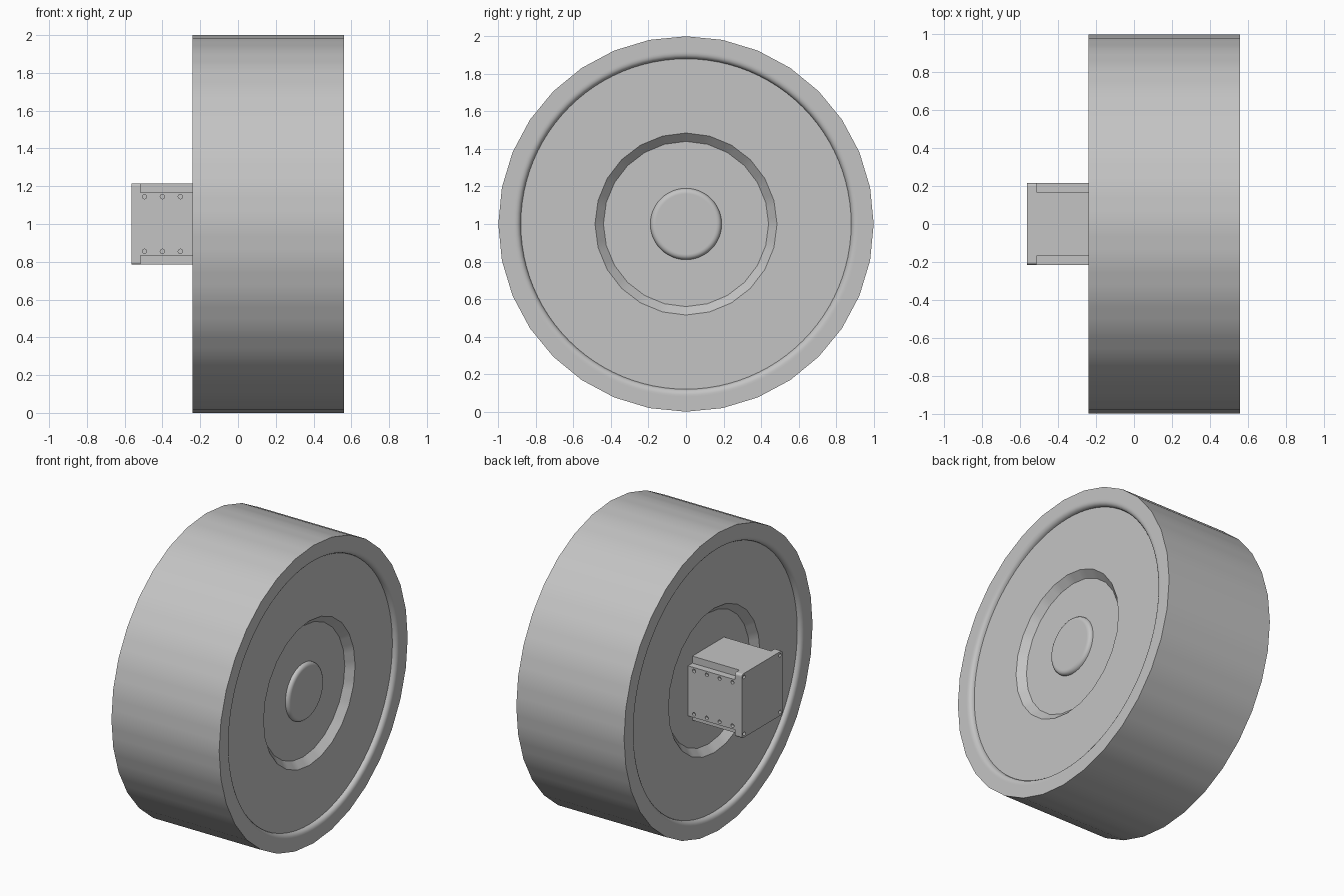
import bpy, bmesh
from math import sin, cos, pi
from mathutils import Matrix, Vector

if "Cube" in bpy.data.objects:
    bpy.data.objects.remove(bpy.data.objects["Cube"])

GREY = (0.55, 0.55, 0.55, 1)
grey = bpy.data.materials.new("plain_grey")
grey.use_nodes = True
grey.diffuse_color = GREY
grey.node_tree.nodes["Principled BSDF"].inputs["Base Color"].default_value = GREY

AXIS_Z = 1.0      # height of the axle
MID_X = 0.16      # middle of the wheel
HALF = 0.40       # half of the wheel width
SEGS = 96


def finish(bm, name, smooth=False):
    bmesh.ops.remove_doubles(bm, verts=bm.verts, dist=1e-5)
    bmesh.ops.recalc_face_normals(bm, faces=bm.faces)
    mesh = bpy.data.meshes.new(name)
    bm.to_mesh(mesh)
    bm.free()
    mesh.materials.append(grey)
    ob = bpy.data.objects.new(name, mesh)
    bpy.context.collection.objects.link(ob)
    if smooth:
        bpy.ops.object.select_all(action='DESELECT')
        ob.select_set(True)
        bpy.context.view_layer.objects.active = ob
        bpy.ops.object.shade_smooth_by_angle(angle=pi / 6)
    return ob


def polygon_radius(r, sides, a):
    """Distance to the edge of a regular polygon at angle a."""
    step = 2 * pi / sides
    return r * cos(step / 2) / cos(a % step - step / 2)


def arc(r, h, size, steps=4):
    return [(r + size * sin(t), h + abs(size) * cos(t), SEGS)
            for t in (pi / 2 * i / steps for i in range(steps + 1))]


# Wheel half profile from the hub outwards: radius, height, polygon sides
disc = HALF - 0.03
floor = disc - 0.045
profile = [(0, floor + 0.025, SEGS), (0.16, floor + 0.025, SEGS)]
profile += arc(0.165, floor, 0.025)                        # hub cap
profile += [(0.44, floor, 24), (0.485, disc, 24), (0.87, disc, SEGS)]
profile += reversed(arc(0.91, disc, -0.03))                # rounded lip
profile += [(0.92, HALF, SEGS), (1.0, HALF, 32)]           # tyre side
profile += [(r, -h, n) for r, h, n in reversed(profile)]

# Wheel: the profile spun around the axle
bm = bmesh.new()
rings = []
for r, h, n in profile:
    ring = []
    for i in range(SEGS):
        a = 2 * pi * i / SEGS
        d = polygon_radius(r, n, a + 1e-9)
        ring.append(bm.verts.new((MID_X + h, d * sin(a), AXIS_Z + d * cos(a))))
    rings.append(ring)
for p, q in zip(rings, rings[1:]):
    for i in range(SEGS):
        j = (i + 1) % SEGS
        bm.faces.new((p[i], p[j], q[j], q[i]))
finish(bm, "wheel", True)

# Motor
END, PLATE, ROOT = -0.565, -0.515, MID_X - floor
SIDE, NOTCH = 0.215, 0.047


def prism(outline, x0, x1, name):
    bm = bmesh.new()
    face = bm.faces.new([bm.verts.new((x0, y, AXIS_Z + z)) for y, z in outline])
    out = bmesh.ops.extrude_face_region(bm, geom=[face])["geom"]
    moved = [v for v in out if isinstance(v, bmesh.types.BMVert)]
    bmesh.ops.translate(bm, verts=moved, vec=Vector((x1 - x0, 0, 0)))
    return finish(bm, name)


def four_corners(points):
    """Turn one corner outline into all four."""
    result = []
    for k in range(4):
        c, s = round(cos(k * pi / 2)), round(sin(k * pi / 2))
        result += [(c * y - s * z, s * y + c * z) for y, z in points]
    return result


inner = SIDE - NOTCH
body = prism(four_corners([(SIDE, inner), (inner, inner), (inner, SIDE)]),
             PLATE, ROOT, "motor_body")
round_r = 0.015
corner = [(SIDE - round_r + round_r * cos(t), SIDE - round_r + round_r * sin(t))
          for t in (pi / 2 * i / 4 for i in range(5))]
plate = prism(four_corners(corner), END, PLATE, "motor_end_plate")


def drill(target, spots, direction, name):
    """Cut small round holes at the given spots."""
    bm = bmesh.new()
    for spot in spots:
        turn = direction.to_track_quat('Z', 'Y').to_matrix().to_4x4()
        bmesh.ops.create_cone(bm, cap_ends=True, segments=12, radius1=0.012,
                              radius2=0.012, depth=0.04,
                              matrix=Matrix.Translation(spot) @ turn)
    cutter = finish(bm, name)
    cutter.hide_render = True
    cutter.hide_viewport = True
    cutter.display_type = 'WIRE'
    mod = target.modifiers.new("holes", 'BOOLEAN')
    mod.operation = 'DIFFERENCE'
    mod.solver = 'EXACT'
    mod.object = cutter


# Screw holes along both sides and in the end plate corners
side_spots = [Vector((-0.495 + 0.095 * i, y, AXIS_Z + z))
              for i in range(4) for y in (-SIDE, SIDE) for z in (-0.145, 0.145)]
drill(body, [s for s in side_spots if s.x > PLATE + 0.04], Vector((0, 1, 0)), "body_hole_cutter")
first = [s for s in side_spots if s.x <= PLATE + 0.04]
drill(body, first, Vector((0, 1, 0)), "first_hole_cutter")
reach = SIDE - 0.025
drill(plate, [Vector((END, y, AXIS_Z + z)) for y in (-reach, reach) for z in (-reach, reach)],
      Vector((1, 0, 0)), "plate_hole_cutter")
